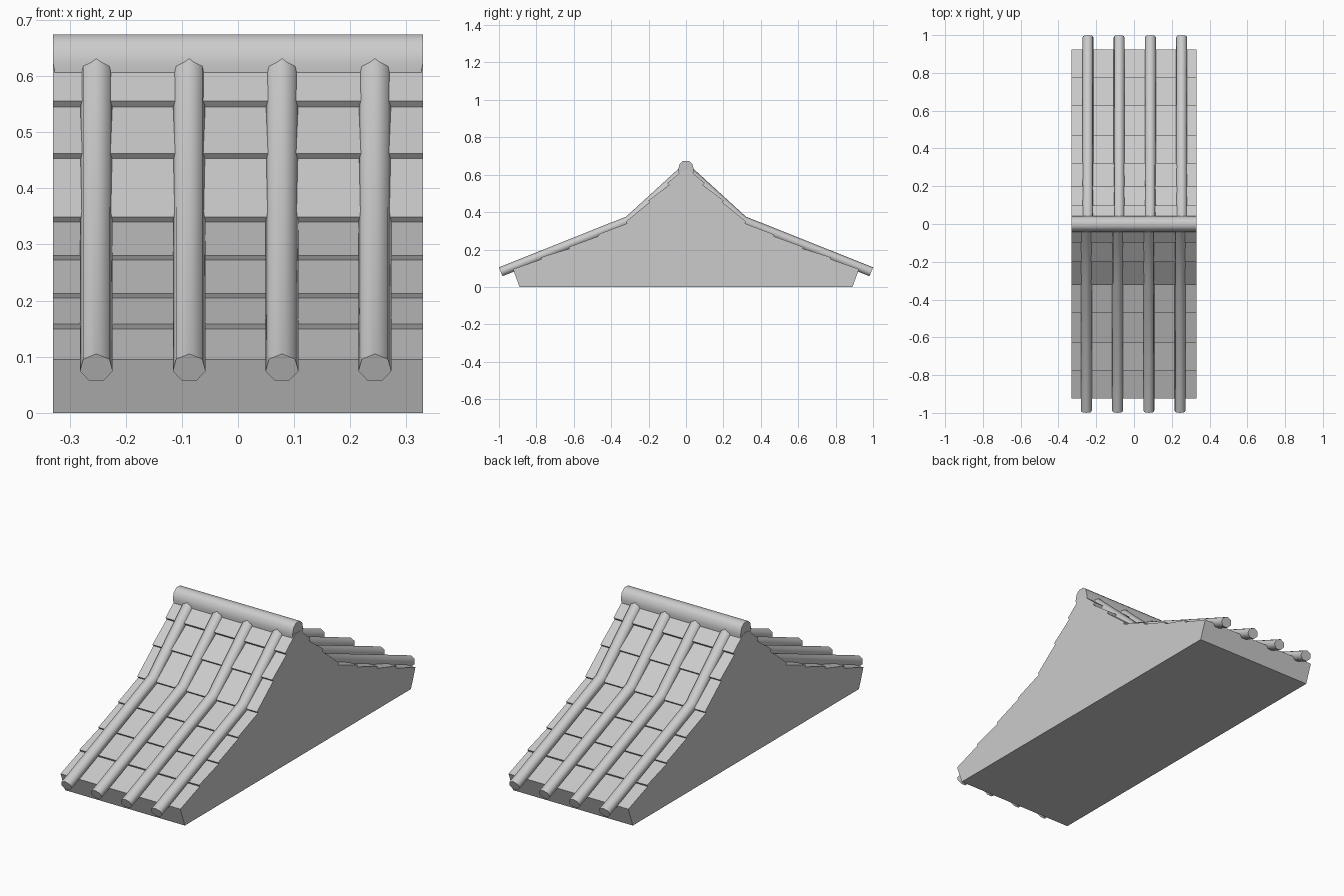
import bpy, bmesh, math
from mathutils import Vector

if "Cube" in bpy.data.objects:
    bpy.data.objects.remove(bpy.data.objects["Cube"])

W = 0.33


def make(name, bm, smooth=None):
    bmesh.ops.recalc_face_normals(bm, faces=bm.faces)
    me = bpy.data.meshes.new(name)
    bm.to_mesh(me)
    bm.free()
    ob = bpy.data.objects.new(name, me)
    bpy.context.collection.objects.link(ob)
    if smooth:
        bpy.ops.object.select_all(action='DESELECT')
        ob.select_set(True)
        bpy.context.view_layer.objects.active = ob
        bpy.ops.object.shade_smooth_by_angle(angle=math.radians(smooth))
    return ob


def loft(rings):
    bm = bmesh.new()
    rows = [[bm.verts.new(p) for p in r] for r in rings]
    n = len(rows[0])
    for a, b in zip(rows, rows[1:]):
        for i in range(n):
            j = (i + 1) % n
            bm.faces.new((a[i], a[j], b[j], b[i]))
    bm.faces.new(rows[0])
    bm.faces.new(rows[-1])
    return bm


# Roof body: stepped tile courses on a bent slope, extruded along x
half = [(0.89, 0), (0.925, 0.095),
        (0.772, 0.149), (0.777, 0.158), (0.623, 0.205), (0.628, 0.213),
        (0.467, 0.272), (0.472, 0.280), (0.314, 0.340), (0.322, 0.349),
        (0.194, 0.453), (0.202, 0.462), (0.090, 0.545), (0.099, 0.556),
        (0.02, 0.622)]
profile = half + [(-y, z) for y, z in reversed(half)]
make("roof_body", loft([[(x, y, z) for y, z in profile] for x in (-W, W)]))

# Ridge cap: rounded bar whose lower corners tuck in at the ends
cap = [(0.034, 0.588), (0.042, 0.625), (0.034, 0.658), (0.015, 0.674)]
cap = cap + [(-y, z) for y, z in reversed(cap)]
rings = [[(s * (W - (0.007 if z < 0.6 else 0)), y, z) for y, z in cap]
         for s in (-1, 1)]
make("ridge_cap", loft(rings), 55)

# Seven-sided cover ribs bent at the change of slope
path = [(1.0, 0.105), (0.32, 0.376), (0.02, 0.650)]   # top line of a rib
R, H = 0.030, 0.027
normals = []
for a, b in zip(path, path[1:]):
    d = (Vector(b) - Vector(a)).normalized()
    normals.append(Vector((-d.y, -(-d.x))))           # into the roof
stations = [normals[0], (normals[0] + normals[1]).normalized(), normals[1]]


def rib(name, x, side):
    rings = []
    for p, n in zip(path, stations):
        ring = []
        for k in range(7):
            a = 2 * math.pi * k / 7
            drop = H * (1 - math.cos(a))
            # inward direction: towards the ridge and downwards
            y = p[0] - abs(n.x) * drop
            z = p[1] - abs(n.y) * drop
            ring.append((x + R * math.sin(a), side * y, z))
        rings.append(ring)
    make(name, loft(rings), 60)


for i in range(4):
    x = -0.2525 + 0.1655 * i
    rib(f"front_rib_{i + 1}", x, -1)
    rib(f"back_rib_{i + 1}", -x, 1)
